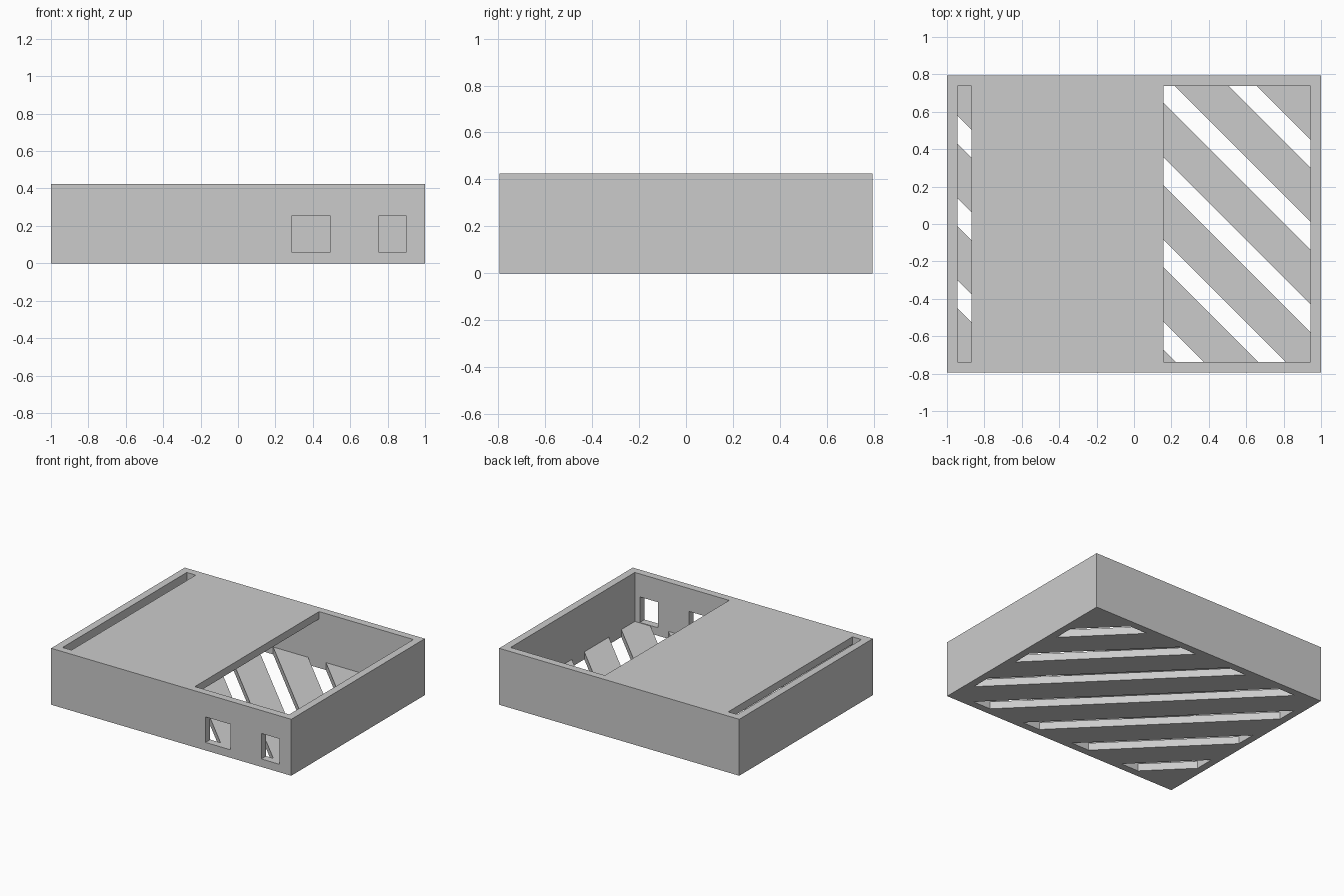
import bpy, bmesh
from mathutils import Vector

if "Cube" in bpy.data.objects:
    bpy.data.objects.remove(bpy.data.objects["Cube"])

X, Y, H = 1.0, 0.795, 0.425      # outer half sizes and height
T = 0.056                        # wall, floor and lid thickness
IX, IY = X - T, Y - T            # inner half sizes
PITCH, WIDTH = 0.44, 0.149       # floor slots, measured along x

grey = bpy.data.materials.new("plain grey")
grey.diffuse_color = (0.6, 0.6, 0.6, 1)
grey.use_nodes = True
grey.node_tree.nodes["Principled BSDF"].inputs["Base Color"].default_value = grey.diffuse_color


def box(name, lo, hi, band=None):
    """Box between two corners, optionally trimmed to a diagonal band."""
    bm = bmesh.new()
    bmesh.ops.create_cube(bm, size=1)
    for v in bm.verts:
        v.co = Vector([(a + b) / 2 + c * (b - a) for a, b, c in zip(lo, hi, v.co)])
    if band:
        for c, sign in ((band[0], -1), (band[1], 1)):
            geom = bm.verts[:] + bm.edges[:] + bm.faces[:]
            cut = bmesh.ops.bisect_plane(bm, geom=geom, plane_co=(c, 0, 0),
                                         plane_no=(sign, sign, 0), clear_outer=True)
            edges = [e for e in cut["geom_cut"] if isinstance(e, bmesh.types.BMEdge)]
            bmesh.ops.contextual_create(bm, geom=edges)
    bmesh.ops.recalc_face_normals(bm, faces=bm.faces[:])
    mesh = bpy.data.meshes.new(name)
    bm.to_mesh(mesh)
    bm.free()
    mesh.materials.append(grey)
    ob = bpy.data.objects.new(name, mesh)
    bpy.context.collection.objects.link(ob)
    return ob


case = box("case", (-X, -Y, 0), (X, Y, H))
cutters = [
    # hollow inside, between floor and lid
    box("cavity_cutter", (-IX, -IY, T), (IX, IY, H - T)),
    # large opening on the right and narrow slit on the left of the lid
    box("opening_cutter", (0.158, -IY, 0.2), (IX, IY, H + 0.1)),
    box("slit_cutter", (-IX, -IY, 0.2), (-0.869, IY, H + 0.1)),
    # two windows in the front wall
    box("wide_window_cutter", (0.286, -Y - 0.1, 0.06), (0.494, -IY + 0.1, 0.252)),
    box("narrow_window_cutter", (0.751, -Y - 0.1, 0.06), (0.901, -IY + 0.1, 0.252)),
]
# diagonal vents through the floor
for k in range(-3, 4):
    c = k * PITCH
    cutters.append(box("vent_cutter", (-IX, -IY, -0.1), (IX, IY, 0.1),
                       (c - WIDTH / 2, c + WIDTH / 2)))

for cutter in cutters:
    mod = case.modifiers.new("cut", 'BOOLEAN')
    mod.operation = 'DIFFERENCE'
    mod.solver = 'EXACT'
    mod.object = cutter

# bake the cuts and drop the cutters
bpy.context.view_layer.update()
deps = bpy.context.evaluated_depsgraph_get()
baked = bpy.data.meshes.new_from_object(case.evaluated_get(deps))
case.modifiers.clear()
case.data = baked
for cutter in cutters:
    bpy.data.objects.remove(cutter)
